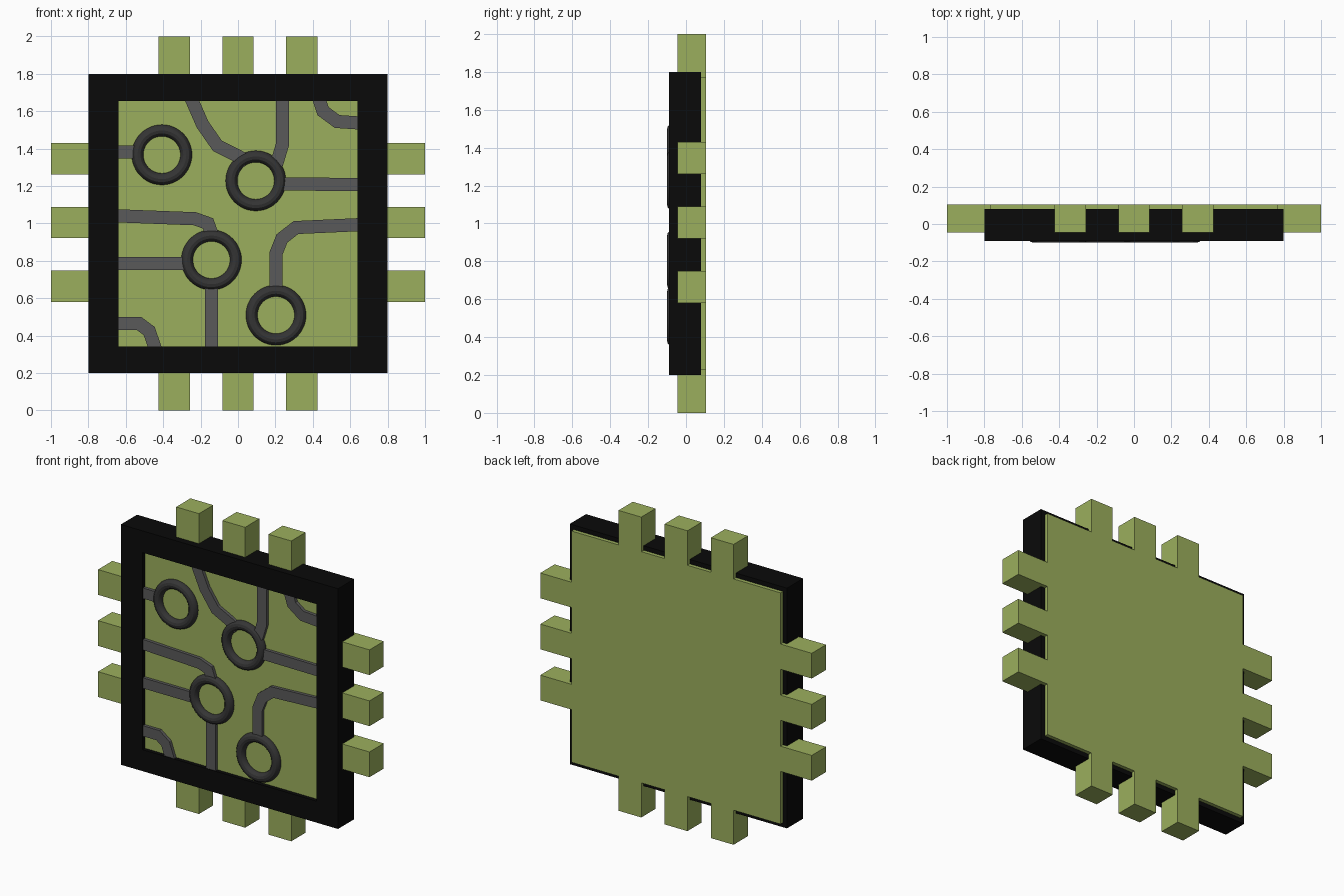
import bpy, bmesh, math
from mathutils import Vector, Matrix

if "Cube" in bpy.data.objects:
    bpy.data.objects.remove(bpy.data.objects["Cube"])


def material(name, rgb):
    m = bpy.data.materials.new(name)
    m.diffuse_color = (*rgb, 1)
    m.use_nodes = True
    m.node_tree.nodes["Principled BSDF"].inputs["Base Color"].default_value = m.diffuse_color
    return m


GREEN = material("board_green", (0.33, 0.43, 0.11))
BLACK = material("frame_black", (0.003, 0.003, 0.003))
GREY = material("trace_grey", (0.1, 0.1, 0.1))
DARK = material("ring_dark", (0.035, 0.035, 0.035))


def finish(bm, name, mat):
    bmesh.ops.recalc_face_normals(bm, faces=bm.faces)
    me = bpy.data.meshes.new(name)
    bm.to_mesh(me)
    bm.free()
    me.materials.append(mat)
    ob = bpy.data.objects.new(name, me)
    bpy.context.collection.objects.link(ob)
    return ob


def box(name, x0, x1, y0, y1, z0, z1, mat):
    bm = bmesh.new()
    centre = Vector((x0 + x1, y0 + y1, z0 + z1)) / 2
    size = Matrix.Diagonal((x1 - x0, y1 - y0, z1 - z0, 1))
    bmesh.ops.create_cube(bm, size=1, matrix=Matrix.Translation(centre) @ size)
    return finish(bm, name, mat)


def square_frame(name, outer, inner, y0, y1, mat):
    """Rectangular ring; outer and inner are (half width, bottom, top)."""
    bm = bmesh.new()
    loops = []
    for (w, b, t), y in ((outer, y0), (inner, y0), (inner, y1), (outer, y1)):
        loops.append([bm.verts.new((x, y, z))
                      for x, z in ((-w, b), (w, b), (w, t), (-w, t))])
    for i in range(4):
        a, c = loops[i], loops[(i + 1) % 4]
        for j in range(4):
            k = (j + 1) % 4
            bm.faces.new((a[j], a[k], c[k], c[j]))
    return finish(bm, name, mat)


def trace(name, path, width=0.07, y0=-0.086, y1=-0.055):
    """Flat mitred strip following a path of (x, z) points."""
    pts = [Vector(p) for p in path]
    bm = bmesh.new()
    sections = []
    for i, p in enumerate(pts):
        d0 = (p - pts[i - 1]).normalized() if i else None
        d1 = (pts[i + 1] - p).normalized() if i < len(pts) - 1 else None
        d0, d1 = d0 or d1, d1 or d0
        t = (d0 + d1).normalized()
        off = Vector((-t.y, t.x)) * (width / 2 / max(t.dot(d0), 0.5))
        a, b = p + off, p - off
        sections.append([bm.verts.new(v) for v in (
            (a.x, y0, a.y), (b.x, y0, b.y), (b.x, y1, b.y), (a.x, y1, a.y))])
    for s, e in zip(sections, sections[1:]):
        for j in range(4):
            k = (j + 1) % 4
            bm.faces.new((s[j], s[k], e[k], e[j]))
    bm.faces.new(sections[0])
    bm.faces.new(sections[-1])
    return finish(bm, name, GREY)


# Frame and board
square_frame("frame", (0.8, 0.2, 1.8), (0.64, 0.343, 1.655), -0.09, 0.08, BLACK)
box("board", -0.77, 0.77, -0.065, 0.105, 0.23, 1.77, GREEN)

# Three contact pins on each side
for i, c in enumerate((-0.34, 0, 0.34)):
    lo, hi = c - 0.084, c + 0.084
    box(f"pin_top_{i}", lo, hi, -0.045, 0.105, 1.77, 2.0, GREEN)
    box(f"pin_bottom_{i}", lo, hi, -0.045, 0.105, 0, 0.23, GREEN)
    box(f"pin_left_{i}", -1, -0.77, -0.045, 0.105, 1.005 + lo, 1.005 + hi, GREEN)
    box(f"pin_right_{i}", 0.77, 1, -0.045, 0.105, 1.005 + lo, 1.005 + hi, GREEN)

# Circuit traces
paths = [
    [(-0.68, 1.383), (-0.53, 1.383)],
    [(-0.26, 1.69), (-0.19, 1.53), (-0.11, 1.415), (0.0, 1.36), (0.05, 1.33)],
    [(0.237, 1.69), (0.237, 1.42), (0.21, 1.33), (0.17, 1.3)],
    [(0.425, 1.69), (0.455, 1.6), (0.53, 1.545), (0.68, 1.535)],
    [(0.23, 1.211), (0.68, 1.208)],
    [(-0.68, 1.042), (-0.23, 1.025), (-0.16, 1.0), (-0.135, 0.93)],
    [(-0.68, 0.785), (-0.27, 0.785)],
    [(-0.142, 0.68), (-0.142, 0.31)],
    [(0.203, 0.64), (0.203, 0.84), (0.235, 0.92), (0.31, 0.978), (0.68, 0.995)],
    [(-0.68, 0.466), (-0.53, 0.466), (-0.475, 0.425), (-0.435, 0.31)],
]
for i, path in enumerate(paths):
    trace(f"trace_{i}", path)

# Solder rings
for i, (x, z) in enumerate(((-0.407, 1.367), (0.095, 1.228),
                            (-0.142, 0.805), (0.203, 0.51))):
    bpy.ops.mesh.primitive_torus_add(
        major_radius=0.13, minor_radius=0.031, major_segments=48,
        minor_segments=12, location=(x, -0.069, z),
        rotation=(math.pi / 2, 0, 0))
    ring = bpy.context.object
    ring.name = f"ring_{i}"
    ring.data.materials.append(DARK)
    bpy.ops.object.shade_smooth_by_angle()
